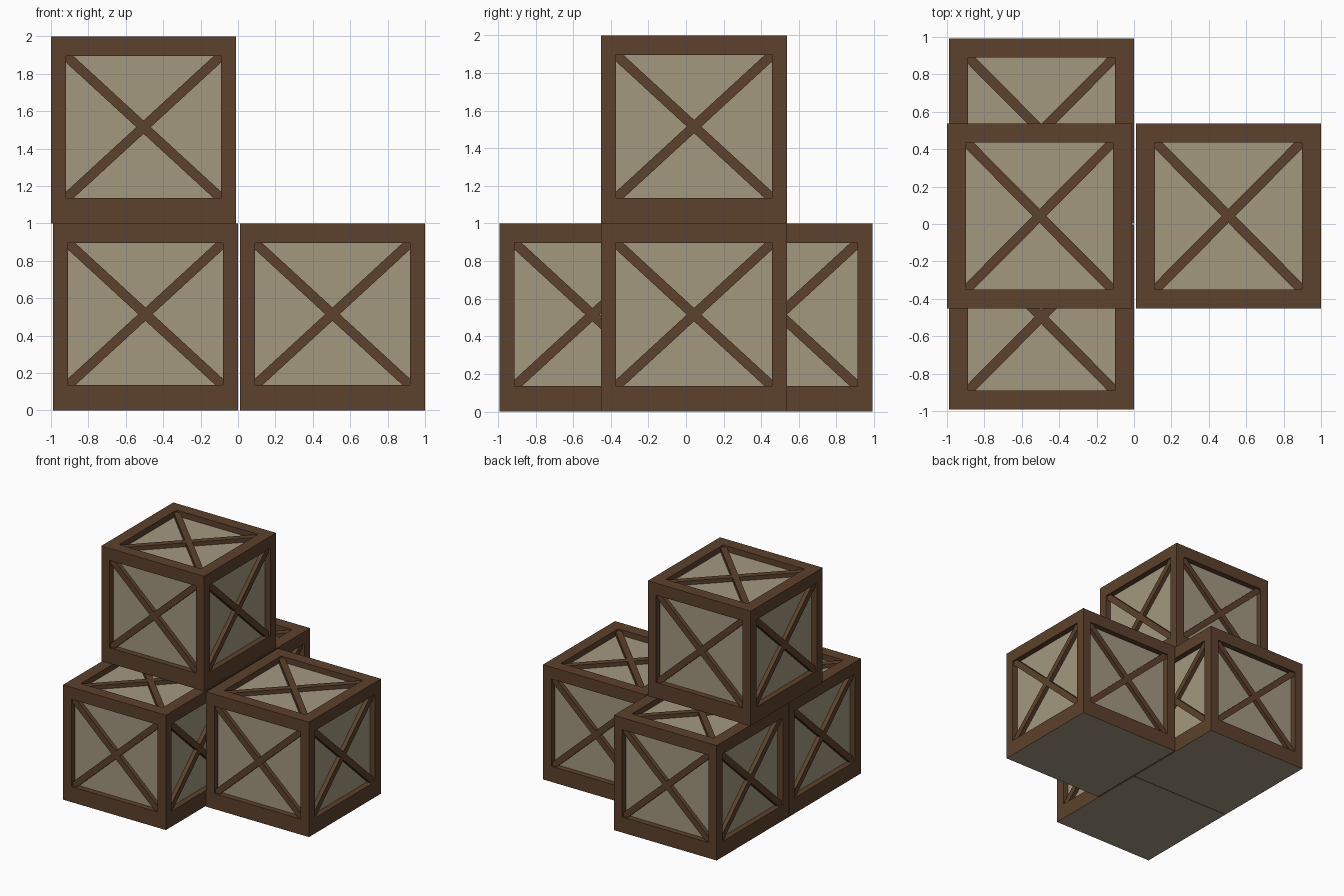
import bpy, bmesh
from mathutils import Vector, Matrix
from math import pi

if "Cube" in bpy.data.objects:
    bpy.data.objects.remove(bpy.data.objects["Cube"])

W, H = 0.99, 1.0          # crate width and height
RECESS, BRACE = 0.05, 0.035   # panel depth, brace thickness
R = W / 2


def material(name, color):
    m = bpy.data.materials.new(name)
    m.diffuse_color = (*color, 1)
    m.use_nodes = True
    m.node_tree.nodes["Principled BSDF"].inputs["Base Color"].default_value = m.diffuse_color
    return m


dark_wood = material("dark_wood", (0.107, 0.053, 0.025))
pale_wood = material("pale_wood", (0.371, 0.314, 0.214))


def poly(bm, pts, mat):
    bm.faces.new([bm.verts.new(mat @ Vector(p)) for p in pts])


def walls(bm, pts, z0, z1, mat):
    # side strip joining an outline at z0 to the same outline at z1
    for p, q in zip(pts, pts[1:] + pts[:1]):
        poly(bm, [(*p, z0), (*q, z0), (*q, z1), (*p, z1)], mat)


def rect(x0, x1, y0, y1):
    return [(x0, y0), (x1, y0), (x1, y1), (x0, y1)]


def cross_outline(a, b, t=0.04, s=0.034):
    # X with corner-cut ends, notched where the braces meet
    ny = -b + s + a * (2 * b - s) / (2 * a - t)
    nx = -a + t + b * (2 * a - t) / (2 * b - s)
    return [(a, b - s), (a, b), (a - t, b), (0, ny),
            (-a + t, b), (-a, b), (-a, b - s), (-nx, 0),
            (-a, -b + s), (-a, -b), (-a + t, -b), (0, -ny),
            (a - t, -b), (a, -b), (a, -b + s), (nx, 0)]


def add_side(frame, panel, brace, outer, inner, mat):
    # frame ring and the inside of its opening
    o, i = rect(*outer), rect(*inner)
    for k in range(4):
        n = (k + 1) % 4
        poly(frame, [(*o[k], 0), (*o[n], 0), (*i[n], 0), (*i[k], 0)], mat)
    walls(frame, i, 0, -RECESS, mat)
    # recessed panel
    poly(panel, [(*p, -RECESS) for p in i], mat)
    # crossed braces
    cx, cy = (inner[0] + inner[1]) / 2, (inner[2] + inner[3]) / 2
    x = [(cx + u, cy + v) for u, v in
         cross_outline((inner[1] - inner[0]) / 2, (inner[3] - inner[2]) / 2)]
    poly(brace, [(*p, BRACE - RECESS) for p in x], mat)
    walls(brace, x, -RECESS, BRACE - RECESS, mat)


bms = {n: bmesh.new() for n in ("frame", "panels", "braces")}
parts = list(bms.values())

# four sides
for k in range(4):
    m = (Matrix.Rotation(k * pi / 2, 4, 'Z') @ Matrix.Translation((0, -R, 0))
         @ Matrix.Rotation(pi / 2, 4, 'X'))
    add_side(*parts, (-R, R, 0, H), (-R + 0.08, R - 0.08, 0.135, 0.895), m)
# lid
add_side(*parts, (-R, R, -R, R), (-0.393, 0.393, -0.393, 0.393),
         Matrix.Translation((0, 0, H)))
# plain underside
poly(bms["panels"], [(*p, 0) for p in reversed(rect(-R, R, -R, R))], Matrix())

meshes = {}
for name, bm in bms.items():
    bmesh.ops.remove_doubles(bm, verts=bm.verts, dist=1e-5)
    bmesh.ops.recalc_face_normals(bm, faces=bm.faces) if name == "braces" else None
    me = bpy.data.meshes.new("crate_" + name)
    bm.to_mesh(me)
    bm.free()
    me.materials.append(pale_wood if name == "panels" else dark_wood)
    meshes[name] = me

# stack of four crates
crates = {"front_crate": (-0.495, -0.497, 0), "back_crate": (-0.495, 0.497, 0),
          "right_crate": (0.505, 0.043, 0), "top_crate": (-0.505, 0.043, 1.0)}
for crate, loc in crates.items():
    for part, me in meshes.items():
        ob = bpy.data.objects.new(f"{crate}_{part}", me)
        ob.location = loc
        bpy.context.collection.objects.link(ob)
